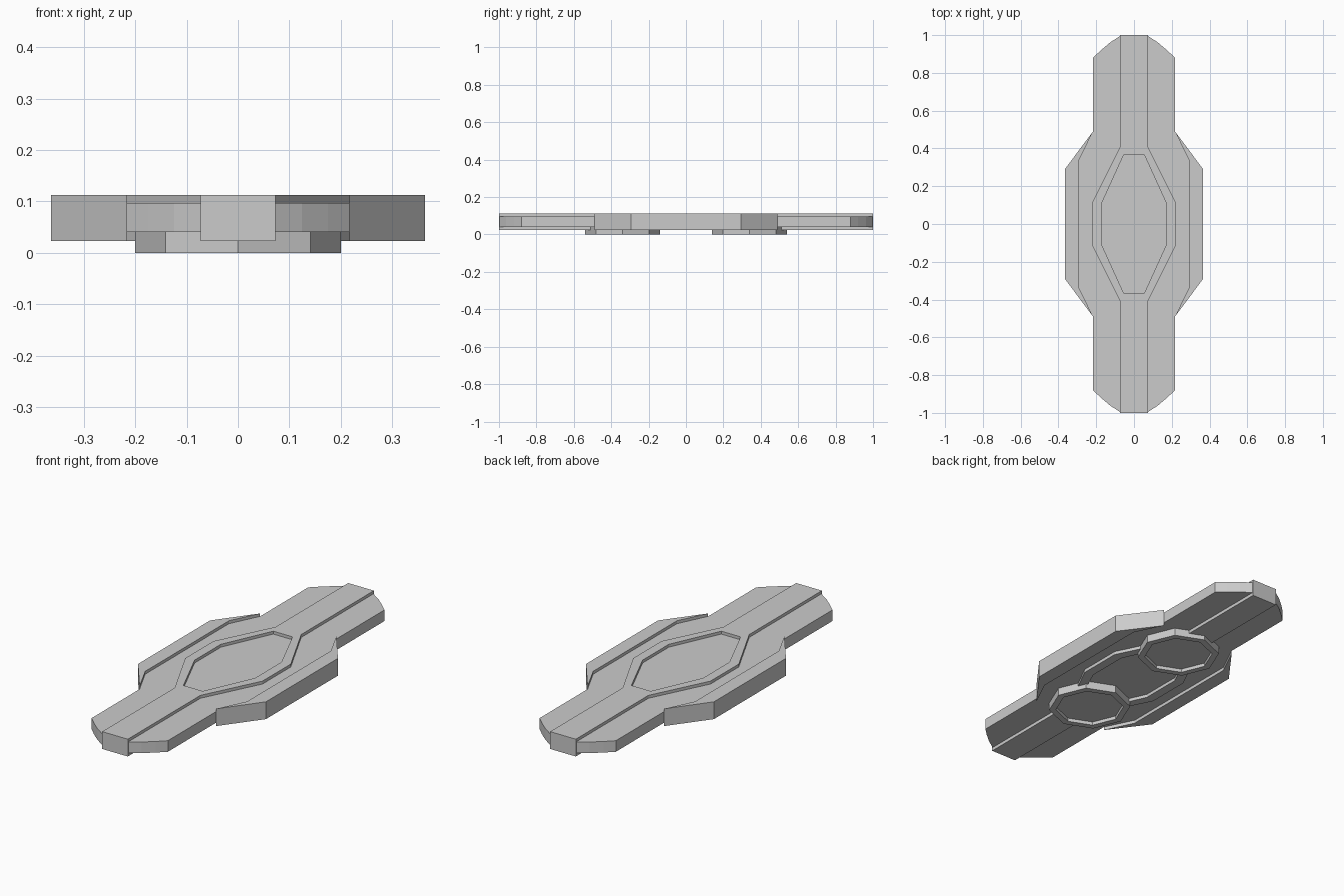
import bpy
import math

cube = bpy.data.objects.get("Cube")
if cube:
    bpy.data.objects.remove(cube, do_unlink=True)

grey = bpy.data.materials.new("light_grey")
grey.use_nodes = True
colour = (0.6, 0.6, 0.6, 1)
grey.diffuse_color = colour
grey.node_tree.nodes["Principled BSDF"].inputs["Base Color"].default_value = colour


def four_way(quarter):
    """Mirror a quarter outline, listed from the y axis to the x axis, into a full loop."""
    right = quarter + [(x, -y) for x, y in reversed(quarter)]
    return right + [(-x, y) for x, y in reversed(right)]


def octagon(radius, cy):
    return [(radius * math.cos(k * math.pi / 4), cy + radius * math.sin(k * math.pi / 4))
            for k in range(8)]


def slab(name, loops, z0, z1):
    """Flat slab from closed outlines; a loop inside another becomes a hole."""
    curve = bpy.data.curves.new(name, "CURVE")
    curve.dimensions = "2D"
    curve.fill_mode = "BOTH"
    curve.extrude = (z1 - z0) / 2
    for loop in loops:
        spline = curve.splines.new("POLY")
        spline.points.add(len(loop) - 1)
        for point, (x, y) in zip(spline.points, loop):
            point.co = (x, y, 0, 1)
        spline.use_cyclic_u = True
    obj = bpy.data.objects.new(name, curve)
    obj.location.z = (z0 + z1) / 2
    bpy.context.collection.objects.link(obj)
    bpy.ops.object.select_all(action="DESELECT")
    obj.select_set(True)
    bpy.context.view_layer.objects.active = obj
    bpy.ops.object.convert(target="MESH")
    obj = bpy.context.object
    bpy.ops.object.shade_flat()
    obj.data.materials.clear()
    obj.data.materials.append(grey)
    return obj


LOW, HIGH = 0.023, 0.112

# Thin core plate with slightly bowed end corners
slab("core_plate", [four_way([(0.07, 0.998), (0.125, 0.962), (0.175, 0.92), (0.217, 0.88),
                              (0.217, 0.488), (0.32, 0.335)])], 0.04, 0.097)

# Raised spine, widening to a frame around the central recess
slab("spine_frame", [four_way([(0.073, 1), (0.073, 0.41), (0.22, 0.115)]),
                     four_way([(0.055, 0.365), (0.172, 0.107)])], LOW, HIGH)

# Thick side wings
for side, label in ((1, "left"), (-1, "right")):
    outer = [(0.217, 0.49), (0.364, 0.293), (0.364, -0.293), (0.217, -0.49)]
    inner = [(0.29, -0.34), (0.29, 0.34)]
    slab(label + "_wing", [[(side * x, y) for x, y in outer + inner]], LOW, HIGH)

# Octagonal feet underneath, each a rim around a sunken floor
for side, label in ((-1, "front"), (1, "back")):
    cy = side * 0.34
    slab(label + "_foot_rim", [octagon(0.2, cy), octagon(0.167, cy)], 0, 0.045)
    slab(label + "_foot_floor", [octagon(0.18, cy)], 0.018, 0.045)
